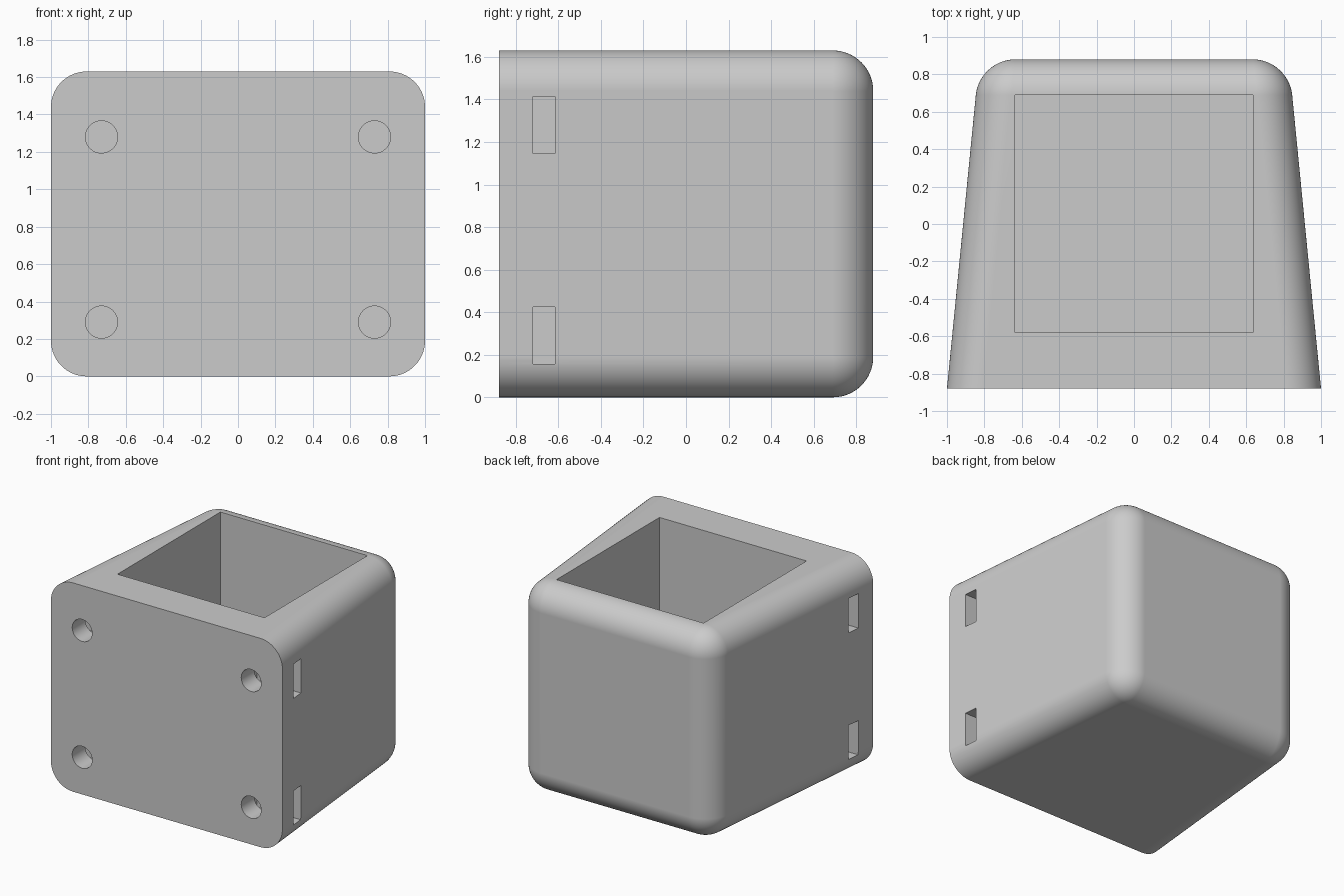
import bpy, bmesh, math
from mathutils import Matrix, Vector

cube = bpy.data.objects.get("Cube")
if cube:
    bpy.data.objects.remove(cube, do_unlink=True)

DEPTH, HEIGHT, FRONT_HALF, BACK_HALF, RADIUS = 0.88, 1.63, 1.0, 0.827, 0.19

grey = bpy.data.materials.new("plain grey")
grey.use_nodes = True
colour = (0.6, 0.6, 0.6, 1)
grey.diffuse_color = colour
grey.node_tree.nodes["Principled BSDF"].inputs["Base Color"].default_value = colour


def make_object(name, bm):
    bmesh.ops.recalc_face_normals(bm, faces=bm.faces)
    mesh = bpy.data.meshes.new(name)
    bm.to_mesh(mesh)
    bm.free()
    mesh.materials.append(grey)
    obj = bpy.data.objects.new(name, mesh)
    bpy.context.collection.objects.link(obj)
    return obj


def box(name, low, high):
    low, high = Vector(low), Vector(high)
    bm = bmesh.new()
    bmesh.ops.create_cube(bm, size=1, matrix=Matrix.Translation((low + high) / 2)
                          @ Matrix.Diagonal((*(high - low), 1)))
    return make_object(name, bm)


def cylinder(name, x, z, radius, y0, y1):
    bm = bmesh.new()
    bmesh.ops.create_cone(bm, cap_ends=True, segments=48, radius1=radius, radius2=radius,
                          depth=y1 - y0, matrix=Matrix.Translation((x, (y0 + y1) / 2, z))
                          @ Matrix.Rotation(math.pi / 2, 4, 'X'))
    return make_object(name, bm)


# Tapered block, rounded everywhere except around the flat front
bm = bmesh.new()
bmesh.ops.create_cube(bm, size=2)
for v in bm.verts:
    half = FRONT_HALF if v.co.y < 0 else BACK_HALF
    v.co = (v.co.x * half, v.co.y * DEPTH, (v.co.z + 1) * HEIGHT / 2)
edges = [e for e in bm.edges if any(v.co.y > 0 for v in e.verts)]
bmesh.ops.bevel(bm, geom=edges, offset=RADIUS, segments=16, profile=0.5, affect='EDGES')
body = make_object("holder_body", bm)

# Open square pocket
cutters = [box("pocket_cutter", (-0.635, -0.58, 0.19), (0.635, 0.69, 2))]

# Front bolt holes, each crossed by a nut slot from the side
for side in (-1, 1):
    for z in (0.29, 1.28):
        cutters.append(cylinder("bolt_hole_cutter", side * 0.73, z, 0.086, -1, -0.4))
        xs = sorted((side * 0.595, side * 1.2))
        cutters.append(box("nut_slot_cutter", (xs[0], -0.72, z - 0.134),
                           (xs[1], -0.615, z + 0.134)))

bpy.ops.object.select_all(action='DESELECT')
bpy.context.view_layer.objects.active = body
body.select_set(True)
for cutter in cutters:
    mod = body.modifiers.new("cut", 'BOOLEAN')
    mod.operation = 'DIFFERENCE'
    mod.solver = 'EXACT'
    mod.object = cutter
    bpy.ops.object.modifier_apply(modifier=mod.name)
    bpy.data.objects.remove(cutter, do_unlink=True)

# Smooth fillets, crisp edges and flat planes
bpy.ops.object.shade_smooth_by_angle(angle=math.radians(30))
weighted = body.modifiers.new("flat_planes", 'WEIGHTED_NORMAL')
weighted.keep_sharp = True
